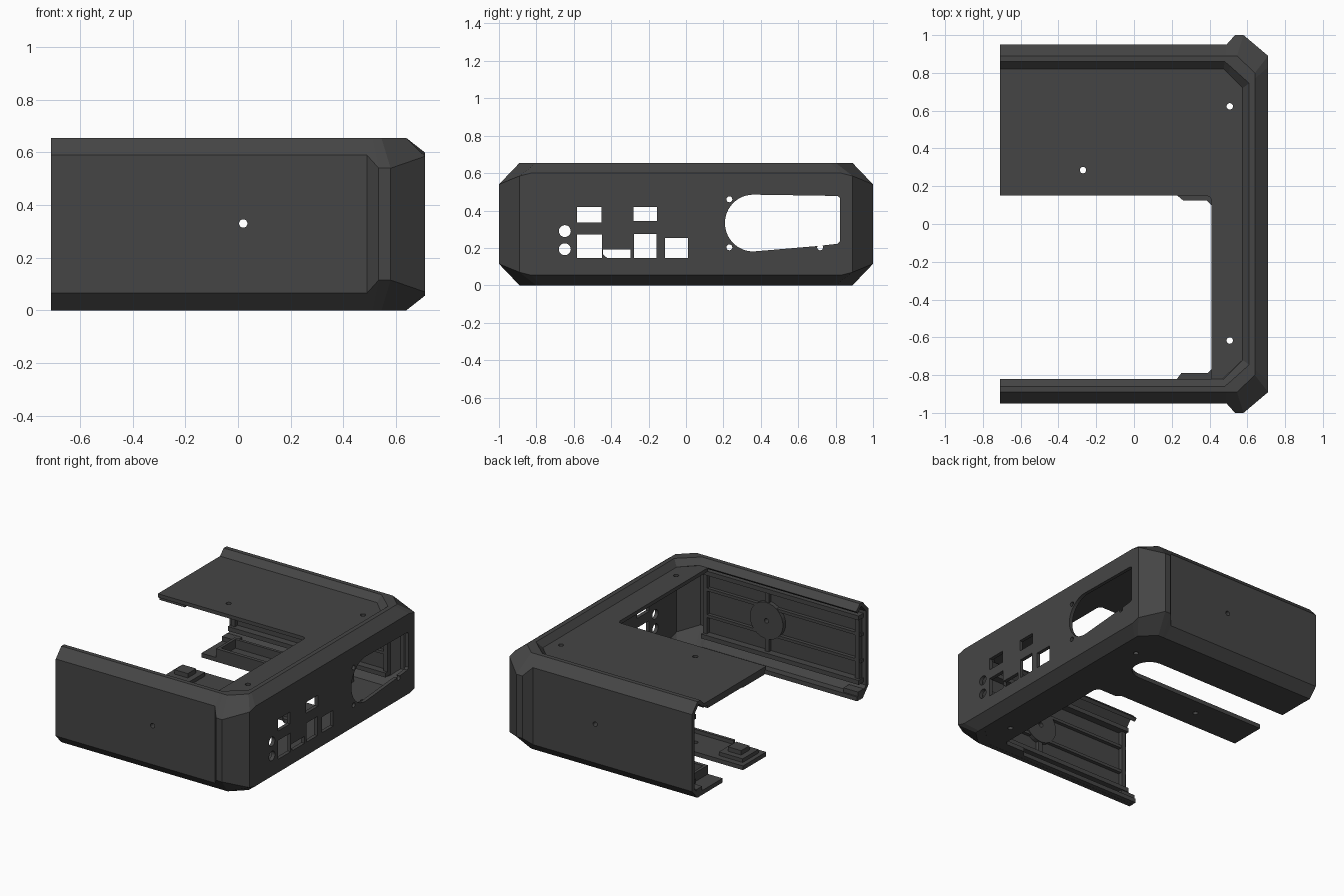
import bpy, bmesh, math
from mathutils import Vector

if "Cube" in bpy.data.objects:
    bpy.data.objects.remove(bpy.data.objects["Cube"])

H = 0.655
mat = bpy.data.materials.new("charcoal plastic")
mat.diffuse_color = (0.06, 0.06, 0.06, 1)
mat.use_nodes = True
mat.node_tree.nodes["Principled BSDF"].inputs["Base Color"].default_value = mat.diffuse_color


def finish(name, bm):
    me = bpy.data.meshes.new(name)
    bm.to_mesh(me)
    bm.free()
    me.materials.append(mat)
    ob = bpy.data.objects.new(name, me)
    bpy.context.collection.objects.link(ob)
    return ob


def prism(name, pts, lo, hi, axis="z"):
    """Extrude a 2D outline along an axis: z takes (x,y), x takes (y,z), y takes (x,z)."""
    put = {"z": lambda a, b, c: (a, b, c),
           "x": lambda a, b, c: (c, a, b),
           "y": lambda a, b, c: (a, c, b)}[axis]
    bm = bmesh.new()
    low = [bm.verts.new(put(a, b, lo)) for a, b in pts]
    top = [bm.verts.new(put(a, b, hi)) for a, b in pts]
    n = len(pts)
    bm.faces.new(low)
    bm.faces.new(top)
    for i in range(n):
        j = (i + 1) % n
        bm.faces.new((low[i], low[j], top[j], top[i]))
    bmesh.ops.recalc_face_normals(bm, faces=bm.faces)
    return finish(name, bm)


def arc(cx, cy, r, a0=0, a1=360, n=20):
    full = abs(a1 - a0) == 360
    d = n if full else n - 1
    return [(cx + r * math.cos(math.radians(a0 + (a1 - a0) * i / d)),
             cy + r * math.sin(math.radians(a0 + (a1 - a0) * i / d))) for i in range(n)]


def rect(a0, a1, b0, b1):
    return [(a0, b0), (a1, b0), (a1, b1), (a0, b1)]


def box(name, x0, x1, y0, y1, z0, z1):
    return prism(name, rect(x0, x1, y0, y1), z0, z1)


def cut(ob, cutters):
    """Cut all the cutters out of an object and bake the result."""
    for c in cutters:
        c.hide_render = True
        m = ob.modifiers.new("cut", "BOOLEAN")
        m.operation, m.solver, m.object = "DIFFERENCE", "EXACT", c
    bpy.context.view_layer.update()
    dg = bpy.context.evaluated_depsgraph_get()
    me = bpy.data.meshes.new_from_object(ob.evaluated_get(dg))
    ob.modifiers.clear()
    ob.data = me


# Outer shell: stations of (lip, rim inside, rim outside, wall), wall top height
stations = [
    ((-.71, .82), (-.71, .86), (-.71, .89), (-.71, .95), .59),
    ((.46, .82), (.465, .86), (.49, .89), (.49, .95), .59),
    ((.475, .82), (.48, .86), (.51, .89), (.535, 1.0), .54),
    ((.50, .795), (.51, .835), (.545, .89), (.58, 1.0), .54),
    ((.575, .72), (.61, .745), (.64, .80), (.71, .89), .585),
    ((.575, .70), (.61, .72), (.64, .77), (.71, .83), .60),
]
path = [(s, 1) for s in stations] + [(s, -1) for s in reversed(stations)]
bm = bmesh.new()
rows = []
for (lip, rin, rout, wall, zt), sy in path:
    prof = [(lip, .615), (rin, H), (rout, H), (wall, zt),
            (wall, H - zt), (rout, 0), (rin, 0)]
    rows.append([bm.verts.new((p[0], p[1] * sy, z)) for p, z in prof])
for r0, r1 in zip(rows, rows[1:]):
    for k in range(6):
        bm.faces.new((r0[k], r0[k + 1], r1[k + 1], r1[k]))
bm.normal_update()
side = max(bm.faces, key=lambda f: f.calc_center_median().x)
if side.normal.x < 0:
    bmesh.ops.reverse_faces(bm, faces=bm.faces)
shell = finish("outer_shell", bm)
sol = shell.modifiers.new("thickness", "SOLIDIFY")
sol.thickness, sol.offset, sol.use_even_offset = 0.025, -1, True

# Port openings in the right wall, as (y0, y1, z0, z1)
ports = [(-.582, -.453, .337, .418), (-.582, -.448, .145, .273),
         (-.282, -.154, .343, .418), (-.277, -.159, .145, .275),
         (-.111, .012, .145, .252)]
outlines = [rect(*p) for p in ports]
outlines.append([(-.42, .145), (-.298, .145), (-.298, .193), (-.443, .193), (-.443, .165)])
outlines += [arc(-.648, z, .032) for z in (.193, .29)]
# Fan opening and its screw holes
outlines.append(arc(.36, .333, .152, 90, 270, 24) +
                [(.70, .21), (.81, .222), (.823, .235), (.823, .468), (.81, .478)])
outlines += [arc(y, z, .016, n=12) for y, z in ((.232, .46), (.232, .203), (.717, .203))]
cutters = [prism("wall_cutter", o, .6, .8, "x") for o in outlines]
# Screw holes through the front and back walls
screw = prism("side_screw_cutter", arc(.02, .33, .016, n=16), -1.1, 1.1, "y")
cut(shell, cutters + [screw])

# Recessed top plate
top = prism("top_plate", [(-.71, .15), (.385, .15), (.403, .143), (.41, .125), (.41, -.825),
                          (.465, -.825), (.58, -.715), (.58, .715), (.475, .825),
                          (-.71, .825)], .59, .615)
# Bottom plate with the tongue and the rounded slot
bottom = prism("bottom_plate",
               [(-.71, .88), (.49, .88), (.63, .77), (.63, -.77), (.49, -.88), (-.71, -.88),
                (-.71, -.83), (.22, -.83), (.25, -.79), (.39, -.79), (.41, -.77),
                (.41, .10), (.385, .125), (.26, .125), (.23, .15), (-.71, .15), (-.71, .40)]
               + arc(.30, .51, .11, -90, 90, 14) + [(-.71, .62)], .001, .03)
holes = [prism("plate_screw_cutter", arc(x, y, .017, n=16), -.1, .8)
         for x, y in ((.507, .623), (.507, -.617), (-.27, .285))]
cut(top, holes)
cut(bottom, holes)

# Bracing on the inner faces of the front and back walls
for s, side in ((-1, "front"), (1, "back")):
    def brace(part, x0, x1, z0, z1, depth):
        ya, yb = sorted((s * .93, s * (.925 - depth)))
        box(f"{side}_{part}", x0, x1, ya, yb, z0, z1)

    boss = prism(f"{side}_boss", arc(.02, .33, .125, n=32), *sorted((s * .93, s * .895)), "y")
    cut(boss, [screw])
    brace("upper_rail", -.69, .50, .53, .56, .05)
    brace("lower_rail", -.69, .50, .09, .12, .05)
    for z in (.23, .41):
        brace("rib", -.69, .50, z, z + .02, .025)
    for x in (-.68, .47):
        brace("post", x, x + .03, .09, .56, .03)
    for z0, z1 in ((.1, .22), (.44, .55)):
        brace("spoke", .005, .035, z0, z1, .025)
    # Locking tab at the open end of each wall
    box(f"{side}_tab", -.71, -.60, *sorted((s * .84, s * .90)), .02, .06)

# Raised edges and blocks on the bottom plate
box("flange_edge", -.60, .30, .62, .645, .02, .09)
box("flange_outer_edge", -.60, .30, .80, .82, .02, .09)
for x in (-.60, -.15, .28):
    box("flange_divider", x, x + .02, .63, .81, .02, .09)
box("tongue_block", -.68, -.50, .19, .36, .02, .055)
box("tongue_step", -.64, -.54, .23, .32, .05, .085)
box("tongue_edge", -.48, .35, .155, .175, .02, .055)
# Lip under the open end of the top plate
box("top_lip", -.71, -.52, .17, .40, .565, .595)
box("top_lip_end", -.71, -.66, .17, .78, .57, .595)

# Remove the cutters once the openings are baked
for c in cutters + holes + [screw]:
    bpy.data.objects.remove(c)
